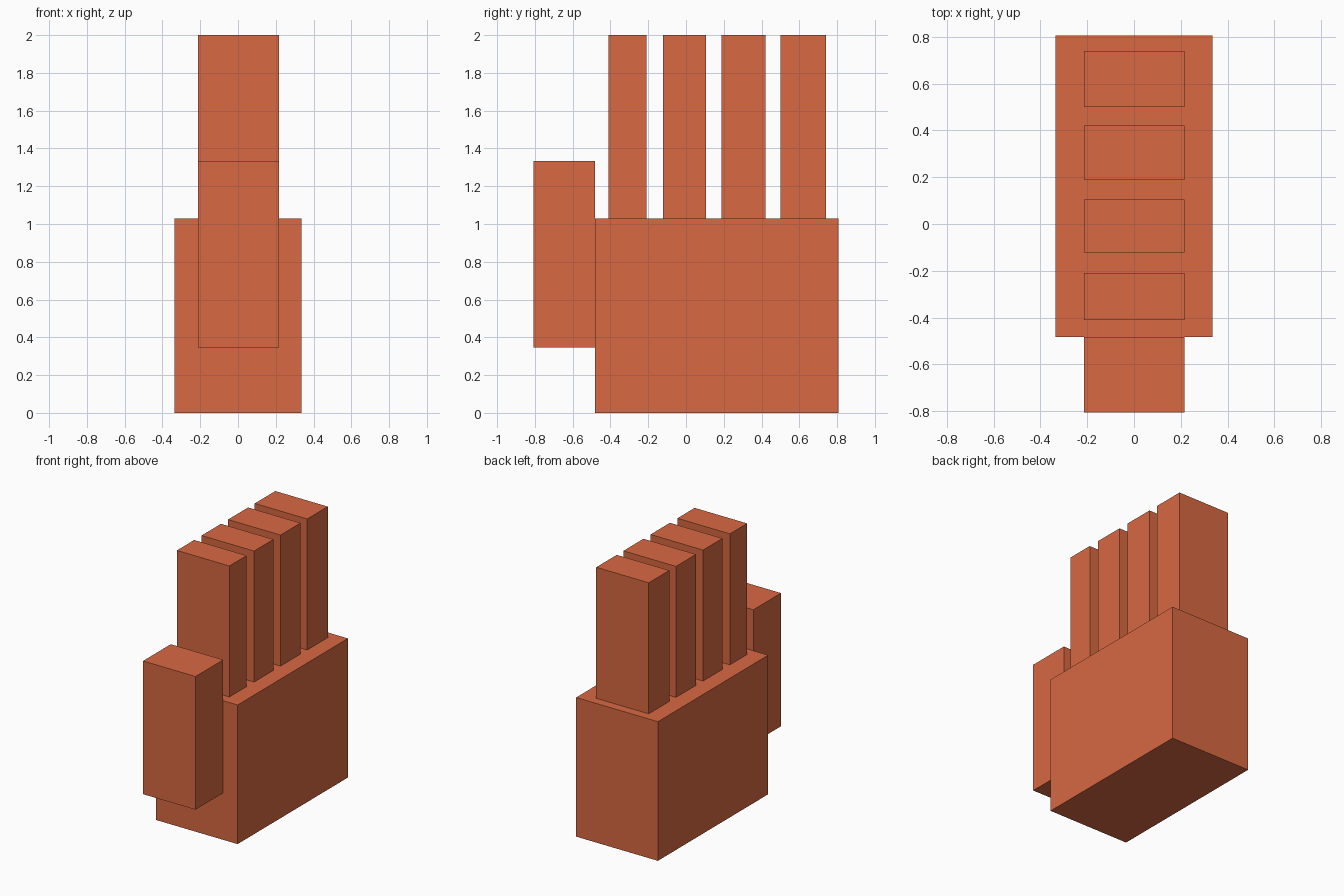
import bpy

if "Cube" in bpy.data.objects:
    bpy.data.objects.remove(bpy.data.objects["Cube"])

# Shared clay-orange material
skin = bpy.data.materials.new("orange")
skin.diffuse_color = (0.69, 0.14, 0.055, 1)
skin.use_nodes = True
skin.node_tree.nodes["Principled BSDF"].inputs["Base Color"].default_value = skin.diffuse_color


def box(name, x, y, z):
    """Box from (min, max) ranges on each axis."""
    bpy.ops.mesh.primitive_cube_add(size=1, location=[sum(r) / 2 for r in (x, y, z)])
    ob = bpy.context.object
    ob.name = name
    ob.scale = [r[1] - r[0] for r in (x, y, z)]
    bpy.ops.object.transform_apply(location=False, rotation=False, scale=True)
    ob.data.materials.append(skin)
    return ob


PALM_TOP = 1.03
DIGIT_X = (-0.213, 0.217)

# Palm block
box("palm", (-0.335, 0.335), (-0.483, 0.807), (0, PALM_TOP))

# Thumb on the front end of the palm
box("thumb", DIGIT_X, (-0.807, -0.483), (0.347, 1.333))

# Four fingers standing on the palm
fingers = {
    "index_finger": (-0.411, -0.209),
    "middle_finger": (-0.122, 0.105),
    "ring_finger": (0.188, 0.422),
    "little_finger": (0.50, 0.74),
}
for name, y in fingers.items():
    box(name, DIGIT_X, y, (PALM_TOP, 2.0))
